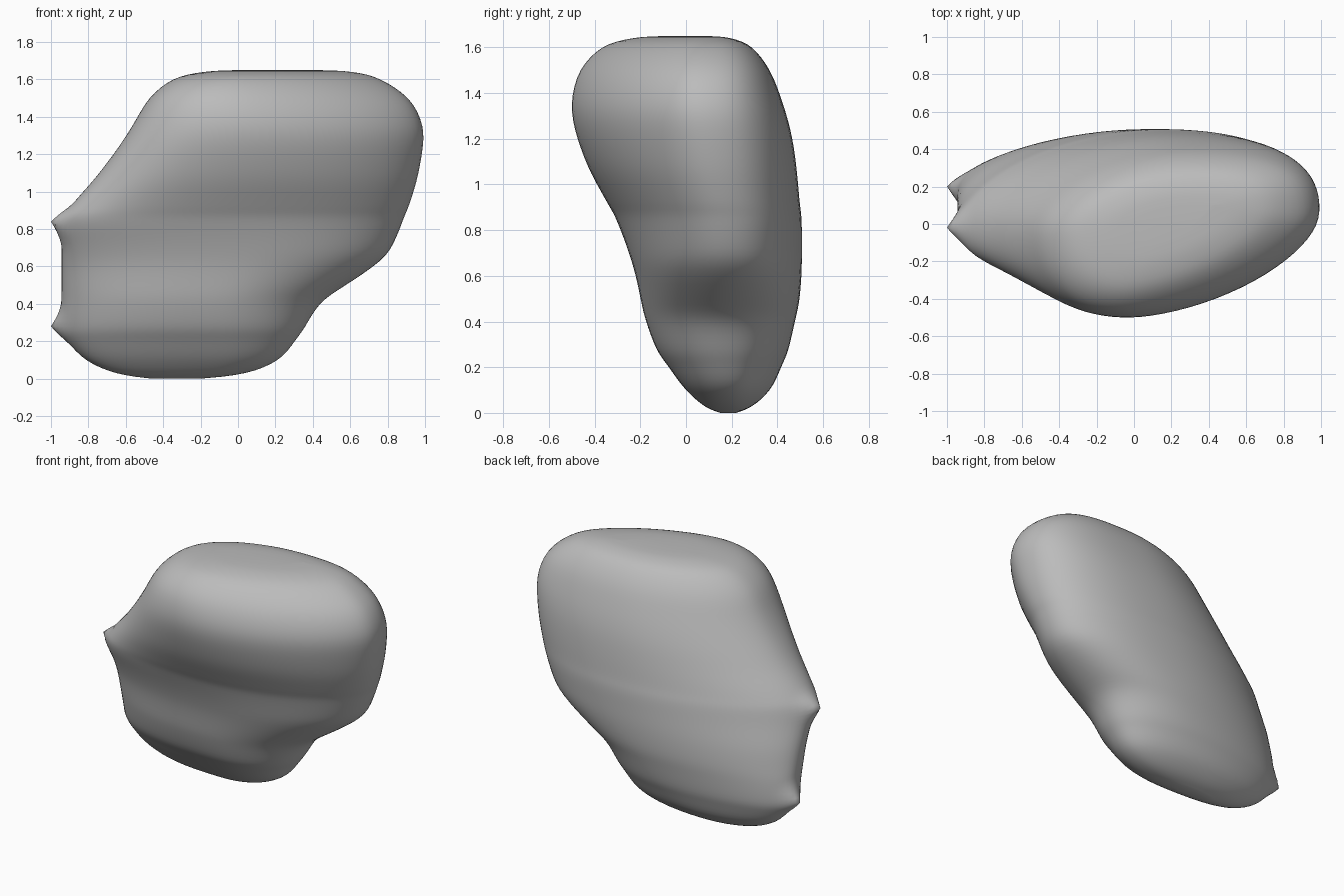
import bpy
import bmesh
from math import cos, sin, pi, copysign
from mathutils import Vector

default_cube = bpy.data.objects.get("Cube")
if default_cube:
    bpy.data.objects.remove(default_cube, do_unlink=True)

SEGMENTS = 80      # points around each horizontal section
STEPS = 4          # sections between neighbouring profile rows

# Profile rows: height, left x, right x, front y, back y, shift of the left edge
PROFILE = [
    (0, -.46, -.2, .15, .22, 0),
    (.03, -.66, .05, .08, .29, 0),
    (.1, -.82, .22, .0, .37, .01),
    (.2, -.92, .31, -.08, .42, .03),
    (.28, -.95, .36, -.13, .45, .04),
    (.4, -.95, .44, -.18, .48, .03),
    (.5, -.95, .57, -.2, .5, 0),
    (.63, -.95, .78, -.23, .51, -.04),
    (.75, -.95, .85, -.27, .51, -.09),
    (.85, -.95, .89, -.31, .51, -.12),
    (.93, -.9, .92, -.35, .5, -.09),
    (1.05, -.79, .96, -.42, .49, -.05),
    (1.2, -.67, .99, -.48, .47, -.02),
    (1.35, -.57, 1, -.51, .43, 0),
    (1.5, -.48, .92, -.47, .37, 0),
    (1.6, -.35, .76, -.37, .29, 0),
    (1.64, -.19, .62, -.24, .2, 0),
    (1.65, .0, .42, -.1, .1, 0),
]
HEIGHT = PROFILE[-1][0]

# Small pointed corners on the left side: tip position and size
HORNS = [(Vector((-1, -.02, .84)), .15), (Vector((-1, .2, .28)), .15)]


def spline(before, start, end, after, t):
    """Smooth interpolation through start and end."""
    return start + t / 2 * (end - before + t * (
        2 * before - 5 * start + 4 * end - after
        + t * (3 * (start - end) + after - before)))


def smooth_rows(rows):
    """Fill in extra sections between the profile rows."""
    last = len(rows) - 1
    result = []
    for i in range(last):
        around = (rows[max(i - 1, 0)], rows[i], rows[i + 1], rows[min(i + 2, last)])
        for step in range(STEPS):
            result.append([spline(*values, step / STEPS) for values in zip(*around)])
    result.append(list(rows[last]))
    return result


def section_point(row, angle):
    """Point on a rounded section made of four different quarter arcs."""
    z, left, right, front, back, shift = row
    level = z / HEIGHT
    middle = (front + back) / 2
    c, s = cos(angle), sin(angle)
    is_right, is_back = c >= 0, s >= 0
    # Widest points of the section
    if is_back:
        centre_x = -.35 + 1.2 * level - .55 * level ** 2
    else:
        centre_x = left + (right - left) * (.7 - .42 * level)
    centre_y = middle + (.1 * level if is_right else shift)
    reach_x = right - centre_x if is_right else centre_x - left
    reach_y = back - centre_y if is_back else centre_y - front
    # Fullness of each quarter
    if is_right:
        fullness = 2.2 + .8 * level ** 2 if is_back else 2.2 - .75 * level
    else:
        fullness = 1.82 if is_back else 2.3
    power = 2 / fullness
    return (centre_x + reach_x * copysign(abs(c) ** power, c),
            centre_y + reach_y * copysign(abs(s) ** power, s),
            z)


def pull_horn(verts, tip, size):
    """Draw the skin nearest the tip out into a small point."""
    nearest = min(verts, key=lambda v: (v.co - tip).length)
    base = nearest.co.copy()
    pull = tip - base
    for v in verts:
        closeness = 1 - (v.co - base).length / size
        if closeness > 0:
            v.co += pull * closeness ** 2


def build_boulder():
    bm = bmesh.new()
    rings = []
    for row in smooth_rows(PROFILE):
        rings.append([bm.verts.new(section_point(row, 2 * pi * k / SEGMENTS))
                      for k in range(SEGMENTS)])

    # Skin between neighbouring sections
    for lower, upper in zip(rings, rings[1:]):
        for k in range(SEGMENTS):
            n = (k + 1) % SEGMENTS
            bm.faces.new((lower[k], lower[n], upper[n], upper[k]))

    # Close the bottom and the top
    bm.faces.new(list(reversed(rings[0])))
    bm.faces.new(rings[-1])

    # Soften the skin, then draw out the horns
    inner = [v for ring in rings[3:-3] for v in ring]
    for _ in range(10):
        bmesh.ops.smooth_vert(bm, verts=inner, factor=.5,
                              use_axis_x=True, use_axis_y=True, use_axis_z=False)
    for tip, size in HORNS:
        pull_horn(inner, tip, size)

    bmesh.ops.recalc_face_normals(bm, faces=bm.faces[:])
    for face in bm.faces:
        face.smooth = True

    mesh = bpy.data.meshes.new("boulder")
    bm.to_mesh(mesh)
    bm.free()
    boulder = bpy.data.objects.new("boulder", mesh)
    bpy.context.collection.objects.link(boulder)
    return boulder


def make_material(name, colour):
    material = bpy.data.materials.new(name)
    material.use_nodes = True
    material.diffuse_color = colour
    shader = material.node_tree.nodes["Principled BSDF"]
    shader.inputs["Base Color"].default_value = colour
    shader.inputs["Roughness"].default_value = .9
    return material


boulder = build_boulder()
boulder.data.materials.append(make_material("stone grey", (.5, .5, .5, 1)))
